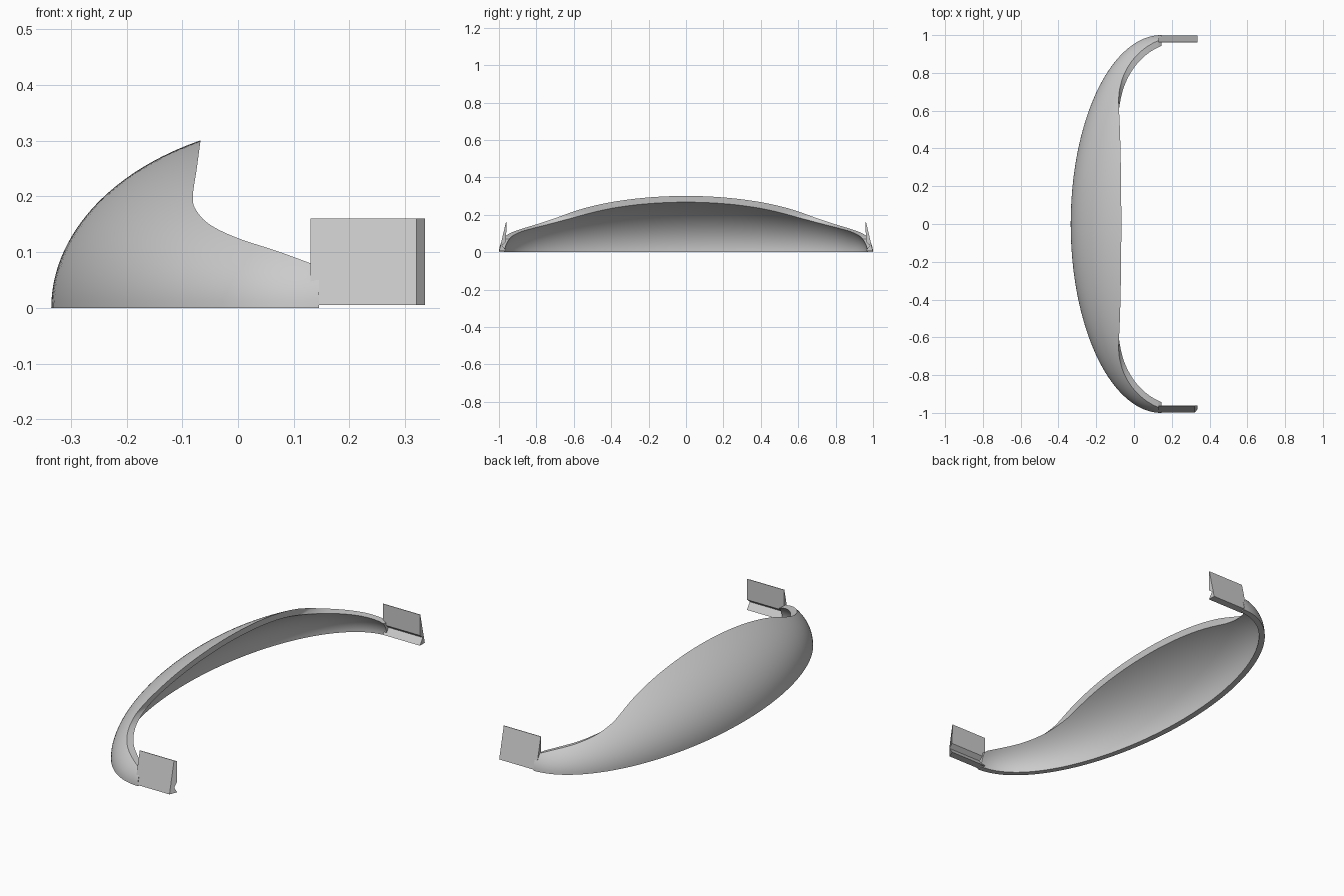
import bpy
import bmesh
from mathutils import Matrix
from math import radians

if "Cube" in bpy.data.objects:
    bpy.data.objects.remove(bpy.data.objects["Cube"], do_unlink=True)

# Single grey finish
grey = bpy.data.materials.new("plain_grey")
grey.use_nodes = True
grey.diffuse_color = (0.6, 0.6, 0.6, 1)
grey.node_tree.nodes["Principled BSDF"].inputs["Base Color"].default_value = (0.6, 0.6, 0.6, 1)

BACK_X = 0.145     # plane where the shell ends
WALL = 0.03


def make_object(name, bm):
    bmesh.ops.recalc_face_normals(bm, faces=bm.faces)
    mesh = bpy.data.meshes.new(name)
    bm.to_mesh(mesh)
    bm.free()
    mesh.materials.append(grey)
    obj = bpy.data.objects.new(name, mesh)
    bpy.context.collection.objects.link(obj)
    return obj


def ellipsoid(name, a, b, c):
    bm = bmesh.new()
    bmesh.ops.create_uvsphere(bm, u_segments=160, v_segments=80, radius=1)
    bm.transform(Matrix.Translation((BACK_X, 0, 0)) @ Matrix.Diagonal((a, b, c, 1)))
    return make_object(name, bm)


def prism(name, near, far):
    """Solid between two matching outlines."""
    bm = bmesh.new()
    p = [bm.verts.new(v) for v in near]
    q = [bm.verts.new(v) for v in far]
    bm.faces.new(p)
    bm.faces.new(q[::-1])
    for i in range(len(p)):
        j = (i + 1) % len(p)
        bm.faces.new((p[i], q[i], q[j], p[j]))
    return make_object(name, bm)


def spline(pts, steps=5):
    """Catmull-Rom curve through the points."""
    ext = [pts[0]] + pts + [pts[-1]]
    out = []
    for p0, p1, p2, p3 in zip(ext, ext[1:], ext[2:], ext[3:]):
        for k in range(steps):
            t = k / steps
            out.append(tuple(0.5 * (2 * b + (c - a) * t + (2 * a - 5 * b + 4 * c - d) * t * t
                             + (3 * b - a - 3 * c + d) * t ** 3)
                             for a, b, c, d in zip(p0, p1, p2, p3)))
    return out + [pts[-1]]


def cut(target, tool, operation):
    mod = target.modifiers.new("cut", "BOOLEAN")
    mod.object = tool
    mod.operation = operation
    mod.solver = "EXACT"
    bpy.context.view_layer.objects.active = target
    bpy.ops.object.modifier_apply(modifier=mod.name)
    bpy.data.objects.remove(tool, do_unlink=True)


# Curved shell: hollow ellipsoid trimmed by a side outline
shell = ellipsoid("curved_shell", 0.48, 1.0, 0.335)
cut(shell, ellipsoid("hollow", 0.48 - WALL, 1 - WALL, 0.335 - WALL), "DIFFERENCE")

edge = spline([(-0.066, 0.31), (-0.074, 0.25), (-0.081, 0.2), (-0.075, 0.175),
               (-0.05, 0.149), (0.0, 0.125), (0.07, 0.102), (0.13, 0.08)])
outline = [(-0.5, 0.0), (-0.5, 0.4), (-0.064, 0.4)] + edge + [(BACK_X, 0.07), (BACK_X, 0.0)]
cut(shell, prism("trim", [(x, -1.2, z) for x, z in outline],
                 [(x, 1.2, z) for x, z in outline]), "INTERSECT")

bpy.ops.object.select_all(action="DESELECT")
shell.select_set(True)
bpy.context.view_layer.objects.active = shell
bpy.ops.object.shade_smooth_by_angle(angle=radians(30))

# End clips: leaning plates with a notch on the inner side (y, z)
clip = [(0.999, 0.005), (0.963, 0.16), (0.96, 0.16), (0.962, 0.055), (0.983, 0.037), (0.96, 0.005)]
for name, side, outer_end in (("front_clip", -1, 0.32), ("back_clip", 1, 0.335)):
    ends = [outer_end] * 2 + [0.335] * 4
    prism(name, [(0.13, side * y, z) for y, z in clip],
          [(x, side * y, z) for x, (y, z) in zip(ends, clip)])
